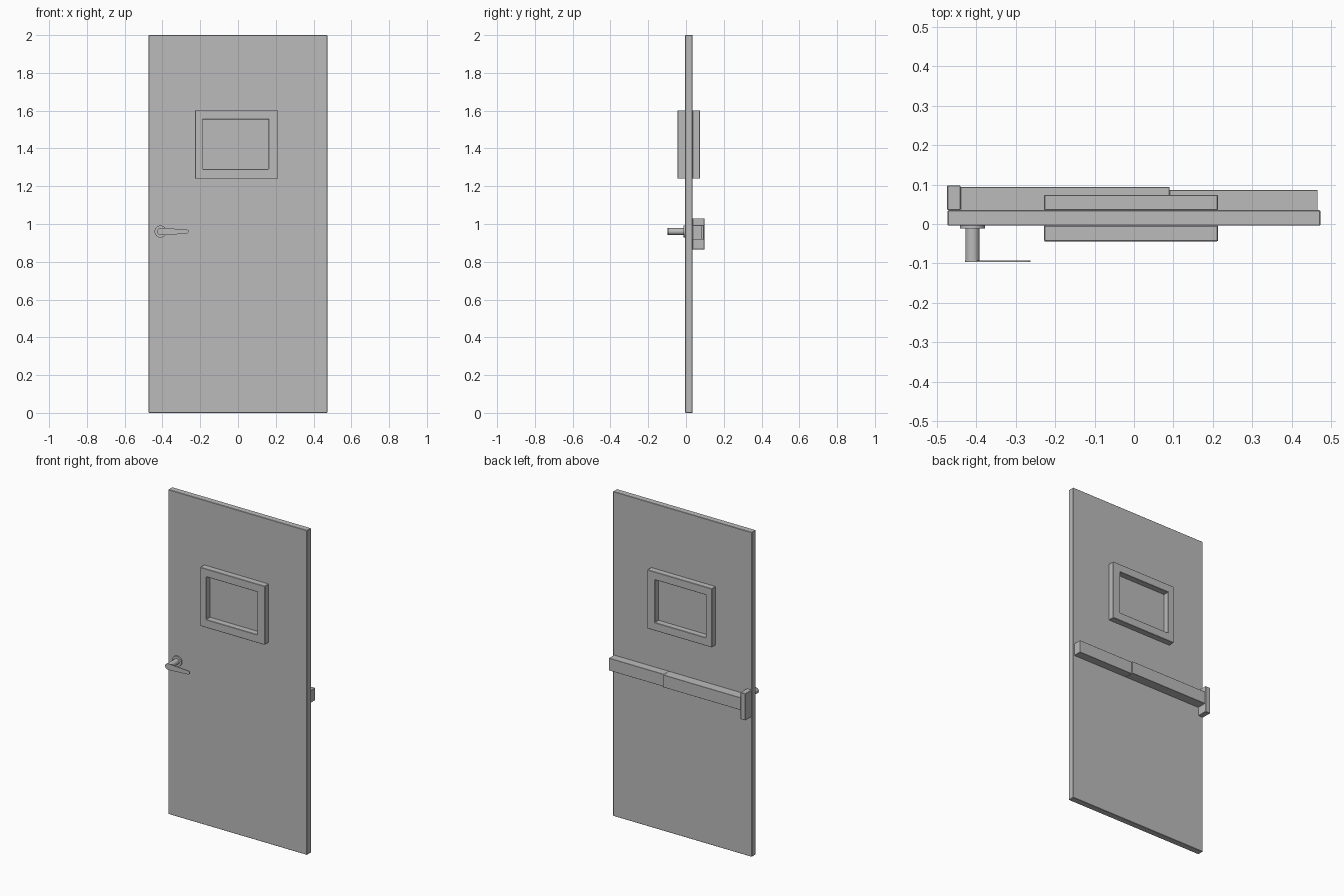
import bpy, bmesh, math
from mathutils import Matrix

cube = bpy.data.objects.get("Cube")
if cube:
    bpy.data.objects.remove(cube, do_unlink=True)

grey = bpy.data.materials.new("door_grey")
grey.use_nodes = True
colour = (0.5, 0.5, 0.5, 1)
grey.diffuse_color = colour
grey.node_tree.nodes["Principled BSDF"].inputs["Base Color"].default_value = colour


def finish(name, bm, bevel=0):
    bmesh.ops.recalc_face_normals(bm, faces=bm.faces)
    mesh = bpy.data.meshes.new(name)
    bm.to_mesh(mesh)
    bm.free()
    mesh.materials.append(grey)
    ob = bpy.data.objects.new(name, mesh)
    bpy.context.collection.objects.link(ob)
    if bevel:
        mod = ob.modifiers.new("soft_edges", "BEVEL")
        mod.width = bevel
        mod.segments = 1
    return ob


def box(name, x, y, z, bevel=0.002):
    bm = bmesh.new()
    bmesh.ops.create_cube(bm, size=1)
    for v in bm.verts:
        v.co = [r[0] if c < 0 else r[1] for c, r in zip(v.co, (x, y, z))]
    return finish(name, bm, bevel)


def rect(x, z):
    return [(x[0], z[0]), (x[1], z[0]), (x[1], z[1]), (x[0], z[1])]


def window_frame(name, y):
    # Rectangular ring: outer and inner loops at two depths
    bm = bmesh.new()
    outer = rect((-0.228, 0.213), (1.24, 1.602))
    inner = rect((-0.187, 0.162), (1.29, 1.553))
    loops = [[bm.verts.new((px, d, pz)) for px, pz in loop]
             for loop, d in ((outer, y[0]), (outer, y[1]), (inner, y[1]), (inner, y[0]))]
    for a, b in zip(loops, loops[1:] + loops[:1]):
        for i in range(4):
            j = (i + 1) % 4
            bm.faces.new((a[i], a[j], b[j], b[i]))
    return finish(name, bm, 0.002)


def cylinder(name, radius, y):
    bm = bmesh.new()
    bmesh.ops.create_cone(bm, cap_ends=True, segments=24, radius1=radius,
                          radius2=radius, depth=y[1] - y[0])
    place = Matrix.Translation((-0.41, sum(y) / 2, 0.96))
    bm.transform(place @ Matrix.Rotation(math.pi / 2, 4, "X"))
    ob = finish(name, bm)
    for p in ob.data.polygons:
        p.use_smooth = len(p.vertices) == 4
    return ob


# Door leaf and window surrounds on both sides
box("door_panel", (-0.473, 0.473), (-0.004, 0.035), (0, 2))
window_frame("front_window_frame", (-0.044, -0.004))
window_frame("back_window_frame", (0.035, 0.074))

# Push bar across the back
box("latch_case", (-0.474, -0.44), (0.035, 0.098), (0.865, 1.03))
box("push_bar", (-0.44, 0.09), (0.035, 0.094), (0.918, 0.994), 0.001)
box("push_bar_rail", (0.09, 0.466), (0.035, 0.086), (0.918, 0.994), 0.001)

# Lever handle on the front
cylinder("handle_rose", 0.032, (-0.012, -0.003))
cylinder("handle_stem", 0.018, (-0.095, -0.01))

# Tapered lever with a rounded end around the stem
bm = bmesh.new()
outline = [(-0.41 + 0.019 * math.cos(a), 0.96 + 0.019 * math.sin(a))
           for a in (math.pi * (0.5 + i / 8) for i in range(9))]
outline += [(-0.3, 0.947), (-0.27, 0.949), (-0.262, 0.955), (-0.262, 0.967), (-0.27, 0.971)]
face = bm.faces.new([bm.verts.new((px, -0.097, pz)) for px, pz in outline])
top = bmesh.ops.extrude_face_region(bm, geom=[face])
for v in top["geom"]:
    if isinstance(v, bmesh.types.BMVert):
        v.co.y = -0.092
finish("handle_lever", bm)
